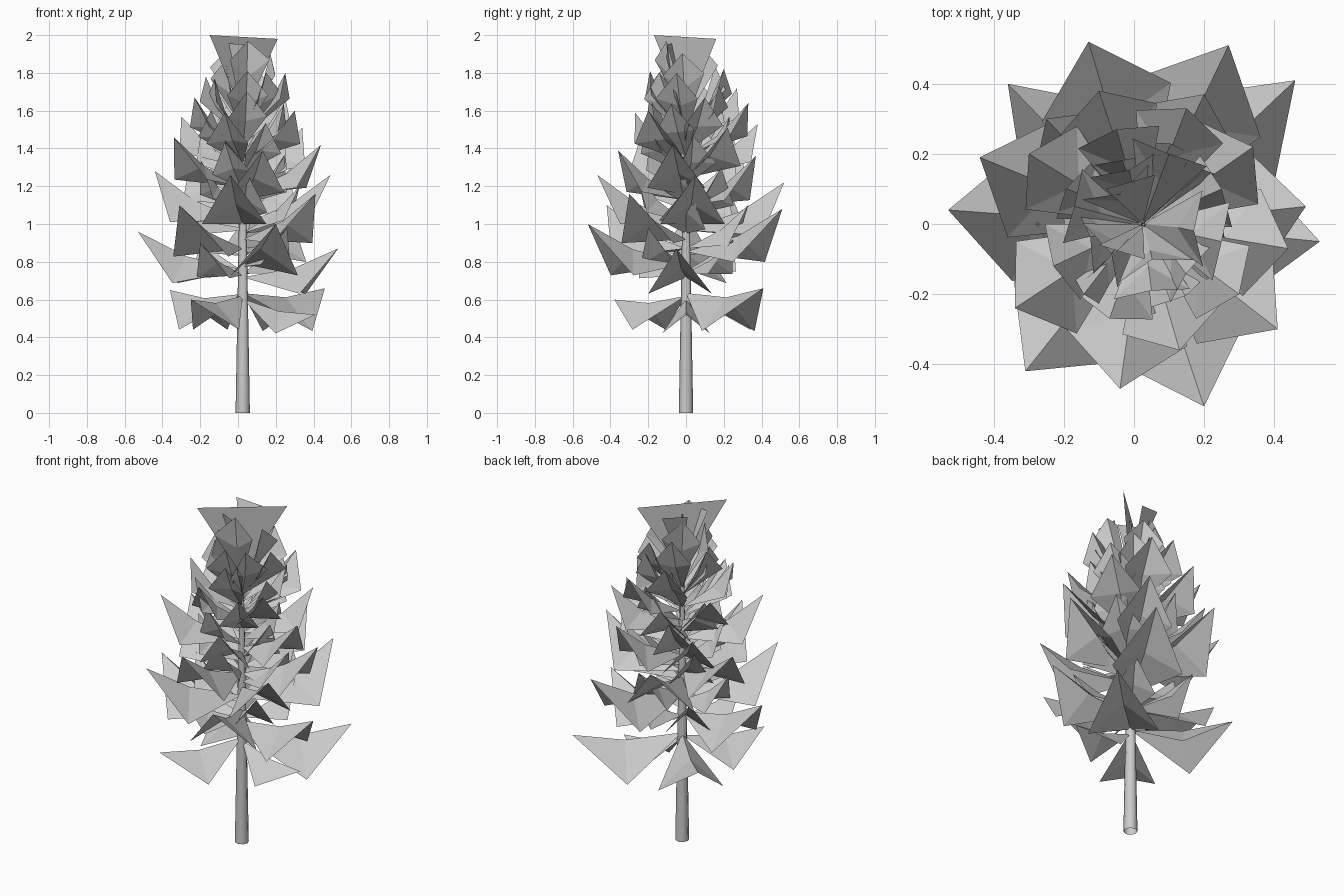
import bpy, bmesh, math, random
from mathutils import Vector

if "Cube" in bpy.data.objects:
    bpy.data.objects.remove(bpy.data.objects["Cube"])

random.seed(11)
CX = 0.025  # trunk axis

# tapered trunk
bpy.ops.mesh.primitive_cone_add(vertices=8, radius1=0.038, radius2=0.004, depth=1.93,
                                end_fill_type='NOTHING', location=(CX, 0, 0.965))
trunk = bpy.context.object
trunk.name = "trunk"
bpy.ops.object.shade_smooth_by_angle(angle=math.radians(50))

bm = bmesh.new()


def lerp(a, b, t):
    return a + (b - a) * t


def profile(z, pts):
    for (z0, v0), (z1, v1) in zip(pts, pts[1:]):
        if z <= z1:
            return lerp(v0, v1, max(0, (z - z0) / (z1 - z0)))
    return pts[-1][1]


def branch(x, y, z, roll=0):
    """Folded four-triangle frond: raised ridge, sagging centre, drooping corners."""
    rise = profile(z, [(0.5, -0.1), (0.65, 0.02), (0.95, 0.2), (1.25, 0.26), (1.6, 0.27), (2.0, 0.4)])
    base = Vector((CX, 0, z - rise))
    tip = Vector((x, y, z))
    axis = tip - base
    size = axis.length
    axis.normalize()
    side = axis.cross(Vector((0, 0, 1))).normalized()
    up = side.cross(axis)
    side, up = side * math.cos(roll) + up * math.sin(roll), up * math.cos(roll) - side * math.sin(roll)
    t = min(1, max(0, (z - 1.3) / 0.65))
    along, wide = lerp(0.53, 0.78, t), lerp(0.32, 0.27, t)
    drop = profile(z, [(0.65, 0.36), (0.95, 0.32), (1.4, 0.28), (2.0, 0.14)])
    mid = base + axis * size * 0.52 - up * size * 0.06
    left, right = (base + size * (axis * along + side * s * wide - up * drop) for s in (1, -1))
    b, l, p, r, m = [bm.verts.new(v) for v in (base, left, tip, right, mid)]
    for a, c in ((b, r), (r, p), (p, l), (l, b)):
        bm.faces.new((a, c, m))


# large lower branches
for tip in [(0.46, 0.41, 0.66), (-0.36, 0.40, 0.65), (-0.25, -0.38, 0.60), (0.41, 0.0, 0.52),
            (-0.53, 0.04, 0.96), (0.53, -0.05, 0.87), (0.2, -0.52, 1.0), (-0.13, 0.52, 1.22),
            (0.27, 0.51, 1.08), (-0.31, -0.42, 1.1), (0.41, -0.3, 1.16), (-0.44, 0.19, 1.28),
            (0.49, 0.05, 1.26), (-0.04, -0.47, 1.26), (0.44, -0.07, 1.42)]:
    branch(*tip)

# short inner branches around the lower trunk
for tip in [(-0.2, -0.24, 0.9), (0.2, 0.25, 0.92), (-0.2, 0.25, 0.95),
            (0.26, -0.2, 0.98), (-0.28, 0.0, 1.05), (0.08, 0.33, 1.1)]:
    branch(*tip)

# outer tips of the upper crown
for tip in [(-0.34, -0.24, 1.46), (0.13, -0.36, 1.39), (0.34, 0.22, 1.51), (-0.1, 0.38, 1.53),
            (-0.3, 0.2, 1.57), (-0.07, -0.27, 1.59), (0.3, -0.2, 1.6), (0.15, 0.33, 1.64),
            (-0.23, -0.12, 1.67), (0.25, 0.1, 1.67), (-0.05, 0.27, 1.72), (-0.17, 0.05, 1.78),
            (0.05, -0.19, 1.81), (0.25, -0.05, 1.8), (0.1, 0.2, 1.82), (0.2, 0.37, 1.36),
            (-0.25, 0.3, 1.36)]:
    branch(*tip)

# inner spiral of smaller branches, steeper towards the top
N = 24
for i in range(N):
    z = lerp(1.2, 1.97, i / (N - 1))
    r = profile(z, [(1.2, 0.36), (1.45, 0.3), (1.65, 0.25), (1.8, 0.19), (2.0, 0.13)])
    r *= random.uniform(0.7, 1.0)
    a = i * 2.39996 + random.uniform(-0.35, 0.35)
    branch(CX + r * math.cos(a), r * math.sin(a), z, random.uniform(-0.3, 0.3))

# upright crown fans
for p, q, base in [((-0.15, -0.17, 2.0), (0.21, 0.16, 1.98), (CX, 0, 1.58)),
                   ((-0.1, -0.06, 1.96), (0.03, -0.1, 1.95), (CX, 0, 1.6)),
                   ((-0.08, 0.1, 1.98), (0.06, 0.14, 1.95), (CX, 0, 1.62))]:
    bm.faces.new([bm.verts.new(v) for v in (base, q, p)])

mesh = bpy.data.meshes.new("foliage")
bm.to_mesh(mesh)
bm.free()
foliage = bpy.data.objects.new("foliage", mesh)
bpy.context.collection.objects.link(foliage)
